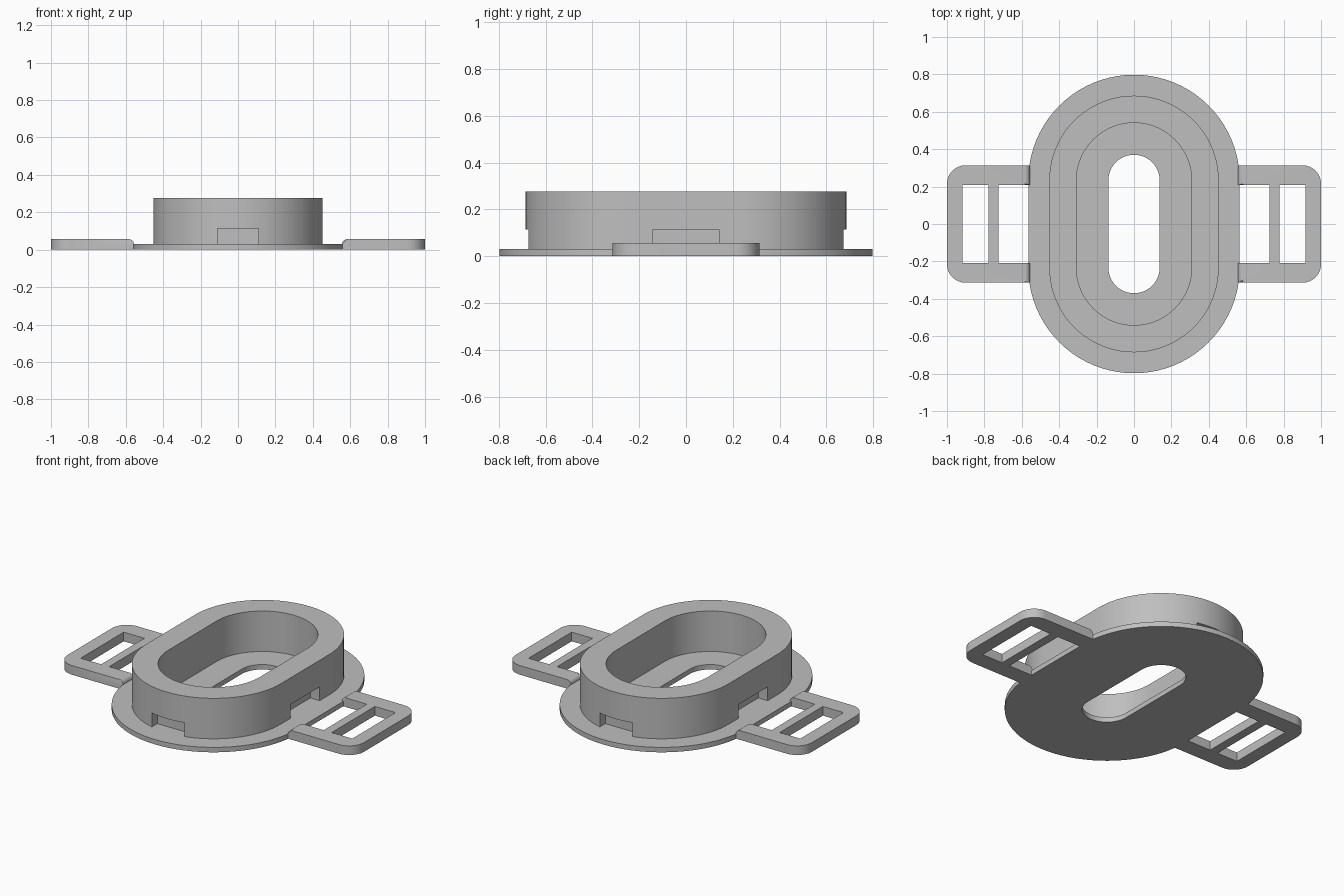
import bpy, bmesh
from math import sin, cos, pi, radians

cube = bpy.data.objects.get("Cube")
if cube:
    bpy.data.objects.remove(cube)

grey = bpy.data.materials.new("plain grey")
grey.use_nodes = True
grey.diffuse_color = (0.52, 0.52, 0.52, 1)
grey.node_tree.nodes["Principled BSDF"].inputs["Base Color"].default_value = grey.diffuse_color

STRAIGHT = 0.233  # half length of the straight sides


def arc(cx, cy, r, start, end, n):
    return [(cx + r * cos(radians(start + (end - start) * i / n)),
             cy + r * sin(radians(start + (end - start) * i / n))) for i in range(n + 1)]


def stadium(r):
    return arc(0, STRAIGHT, r, 0, 180, 40) + arc(0, -STRAIGHT, r, 180, 360, 40)


def rectangle(x0, x1, y):
    return [(x0, -y), (x1, -y), (x1, y), (x0, y)]


def extrude(name, outlines, z0, z1):
    """Fill the first outline, leave the others as holes, extrude from z0 to z1."""
    curve = bpy.data.curves.new(name + "_outline", "CURVE")
    curve.dimensions = "2D"
    curve.fill_mode = "BOTH"
    curve.extrude = (z1 - z0) / 2
    for points in outlines:
        spline = curve.splines.new("POLY")
        spline.points.add(len(points) - 1)
        for p, (x, y) in zip(spline.points, points):
            p.co = (x, y, 0, 1)
        spline.use_cyclic_u = True
    temp = bpy.data.objects.new(name + "_outline", curve)
    bpy.context.collection.objects.link(temp)
    dg = bpy.context.evaluated_depsgraph_get()
    mesh = bpy.data.meshes.new_from_object(temp.evaluated_get(dg))
    bpy.data.objects.remove(temp)
    bm = bmesh.new()
    bm.from_mesh(mesh)
    bmesh.ops.remove_doubles(bm, verts=bm.verts, dist=0.0001)
    bmesh.ops.translate(bm, verts=bm.verts, vec=(0, 0, (z0 + z1) / 2))
    bmesh.ops.recalc_face_normals(bm, faces=bm.faces)
    bm.to_mesh(mesh)
    bm.free()
    mesh.materials.clear()
    mesh.materials.append(grey)
    obj = bpy.data.objects.new(name, mesh)
    bpy.context.collection.objects.link(obj)
    return obj


def smooth(obj):
    bpy.ops.object.select_all(action="DESELECT")
    obj.select_set(True)
    bpy.context.view_layer.objects.active = obj
    bpy.ops.object.shade_smooth_by_angle(angle=radians(30))


# Flat base flange with a slot through it
base = extrude("base_flange", [stadium(0.565), stadium(0.137)], 0, 0.03)
smooth(base)

# Raised collar with four blind notches at its foot
collar = extrude("collar", [stadium(0.453), stadium(0.308)], 0.03, 0.277)
smooth(collar)
for side in (-1, 1):
    for name, centre, size in (("end", (0, side * 0.72), (0.22, 0.2)),
                               ("side", (side * 0.49, 0), (0.2, 0.28))):
        bpy.ops.mesh.primitive_cube_add(size=1, location=(*centre, 0.057))
        cutter = bpy.context.object
        cutter.name = f"{name}_notch_cutter"
        cutter.scale = (*size, 0.115)
        cutter.hide_render = True
        cutter.hide_set(True)
        cutter.display_type = "WIRE"
        cutter.data.materials.append(grey)
        cut = collar.modifiers.new("notch", "BOOLEAN")
        cut.operation = "DIFFERENCE"
        cut.solver = "EXACT"
        cut.object = cutter

# Apply the notches and drop the cutters
bpy.context.view_layer.update()
dg = bpy.context.evaluated_depsgraph_get()
collar_mesh = bpy.data.meshes.new_from_object(collar.evaluated_get(dg))
for mod in list(collar.modifiers):
    if mod.type == "BOOLEAN":
        bpy.data.objects.remove(mod.object)
collar.modifiers.clear()
collar.data = collar_mesh
smooth(collar)

# Strap loops: two arms, a cross bar and a rounded outer end
INNER, WIDTH, SLOT, CORNER = 0.557, 0.314, 0.208, 0.1
for name, side in (("left", 1), ("right", -1)):
    outline = [(INNER, -WIDTH)]
    outline += arc(1 - CORNER, -WIDTH + CORNER, CORNER, -90, 0, 12)
    outline += arc(1 - CORNER, WIDTH - CORNER, CORNER, 0, 90, 12)
    outline += [(INNER, WIDTH), (INNER, SLOT), (0.724, SLOT), (0.724, -SLOT), (INNER, -SLOT)]
    shapes = [outline, rectangle(0.778, 0.917, SLOT)]
    loop = extrude(name + "_strap_loop",
                   [[(side * x, y) for x, y in s] for s in shapes], 0, 0.056)
    # Round the top edges where the arms meet the flange
    bm = bmesh.new()
    bm.from_mesh(loop.data)
    edges = [e for e in bm.edges
             if all(abs(v.co.x) < INNER + 0.001 and v.co.z > 0.05 for v in e.verts)]
    bmesh.ops.bevel(bm, geom=edges, offset=0.025, segments=6, profile=0.5, affect="EDGES")
    bm.to_mesh(loop.data)
    bm.free()
    smooth(loop)
